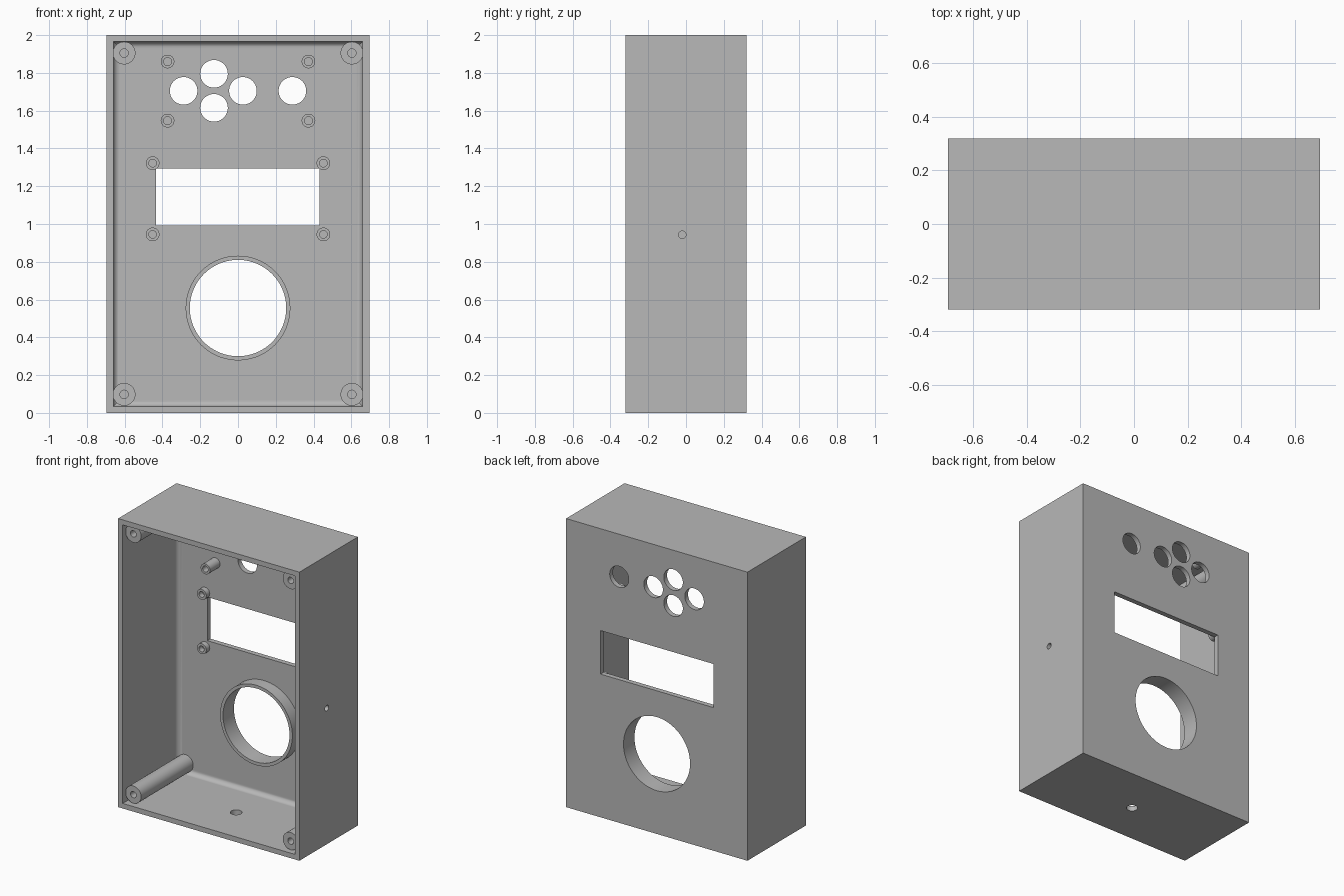
import bpy
import bmesh
import math
from mathutils import Matrix, Vector

if "Cube" in bpy.data.objects:
    bpy.data.objects.remove(bpy.data.objects["Cube"], do_unlink=True)

# Main sizes: half width, half depth, height, wall thickness
HW, HD, H, WALL = 0.695, 0.32, 2.0, 0.035
BACK = HD - WALL            # inner face of the back panel
HOLE_Z, HOLE_R = 0.555, 0.255

grey = bpy.data.materials.new("plain_grey")
grey.use_nodes = True
COLOUR = (0.48, 0.48, 0.48, 1)
grey.diffuse_color = COLOUR
grey.node_tree.nodes["Principled BSDF"].inputs["Base Color"].default_value = COLOUR


def add_object(name, bm):
    mesh = bpy.data.meshes.new(name)
    bm.to_mesh(mesh)
    bm.free()
    mesh.materials.append(grey)
    obj = bpy.data.objects.new(name, mesh)
    bpy.context.collection.objects.link(obj)
    return obj


def select(obj):
    bpy.ops.object.select_all(action="DESELECT")
    obj.select_set(True)
    bpy.context.view_layer.objects.active = obj


def smooth(obj):
    select(obj)
    bpy.ops.object.shade_smooth_by_angle(angle=math.radians(30))


def box(bm, low, high):
    low, high = Vector(low), Vector(high)
    matrix = Matrix.Translation((low + high) / 2) @ Matrix.Diagonal((*(high - low), 1))
    return bmesh.ops.create_cube(bm, size=1, matrix=matrix)["verts"]


def drill(bm, centre, radius, depth, axis, sides=64):
    turn = Vector((0, 0, 1)).rotation_difference(Vector(axis)).to_matrix().to_4x4()
    bmesh.ops.create_cone(bm, cap_ends=True, segments=sides, radius1=radius,
                          radius2=radius, depth=depth,
                          matrix=Matrix.Translation(centre) @ turn)


def cut(obj, bm):
    cutter = add_object("cutter", bm)
    cutter.hide_render = True
    mod = obj.modifiers.new("cut", "BOOLEAN")
    mod.operation, mod.solver, mod.object = "DIFFERENCE", "EXACT", cutter
    select(obj)
    bpy.ops.object.modifier_apply(modifier=mod.name)
    bpy.data.objects.remove(cutter, do_unlink=True)


def tube(name, x, z, front, outer, inner, sides=48):
    """Hollow boss standing on the back panel, with an open base."""
    bm = bmesh.new()
    rings = []
    for radius, y in ((outer, BACK), (outer, front), (inner, front), (inner, BACK)):
        rings.append([bm.verts.new((x + radius * math.cos(a), y, z + radius * math.sin(a)))
                      for a in (math.tau * i / sides for i in range(sides))])
    for a, b in zip(rings, rings[1:]):
        for i in range(sides):
            j = (i + 1) % sides
            bm.faces.new((a[i], b[i], b[j], a[j]))
    # Outward winding: the first side face must point away from the axis
    bm.normal_update()
    bm.faces.ensure_lookup_table()
    if bm.faces[0].normal.x < 0:
        bmesh.ops.reverse_faces(bm, faces=bm.faces[:])
    obj = add_object(name, bm)
    smooth(obj)
    return obj


# Case: a box hollowed from the front, with rounded inner back edges
bm = bmesh.new()
box(bm, (-HW, -HD, 0), (HW, HD, H))
case = add_object("case", bm)

bm = bmesh.new()
box(bm, (-HW + WALL, -HD - 0.1, WALL), (HW - WALL, BACK, H - WALL))
back_edges = [e for e in bm.edges if all(v.co.y > 0 for v in e.verts)]
bmesh.ops.bevel(bm, geom=back_edges, offset=0.035, segments=6, profile=0.5,
                affect="EDGES")
cut(case, bm)

# Openings: display window, round port, sensor holes, cable holes
bm = bmesh.new()
box(bm, (-0.435, 0.2, 0.992), (0.431, 0.5, 1.294))
drill(bm, (0, HD, HOLE_Z), HOLE_R, 0.3, (0, 1, 0), 96)
for x, z in ((-0.288, 1.705), (-0.127, 1.795), (-0.127, 1.615),
             (0.026, 1.705), (0.288, 1.705)):
    drill(bm, (x, HD, z), 0.073, 0.3, (0, 1, 0))
drill(bm, (HW, -0.02, 0.943), 0.02, 0.2, (1, 0, 0), 32)
drill(bm, (0, -0.02, 0), 0.037, 0.2, (0, 0, 1), 32)
cut(case, bm)
smooth(case)
case.modifiers.new("flat_panels", "WEIGHTED_NORMAL").keep_sharp = True

# Collar around the round port
tube("port_collar", 0, HOLE_Z, 0.2, 0.277, HOLE_R, 96)

# Screw posts, mirrored left and right
for side, s in (("left", 1), ("right", -1)):
    for level, z in (("upper", 1.905), ("lower", 0.098)):
        tube(f"{level}_{side}_corner_post", s * 0.603, z, -0.285, 0.06, 0.022)
    for level, z in (("upper", 1.86), ("lower", 1.547)):
        tube(f"{level}_{side}_sensor_post", s * 0.373, z, 0.175, 0.036, 0.021)
    for level, z in (("upper", 1.322), ("lower", 0.945)):
        tube(f"{level}_{side}_display_post", s * 0.452, z, 0.247, 0.036, 0.02)
